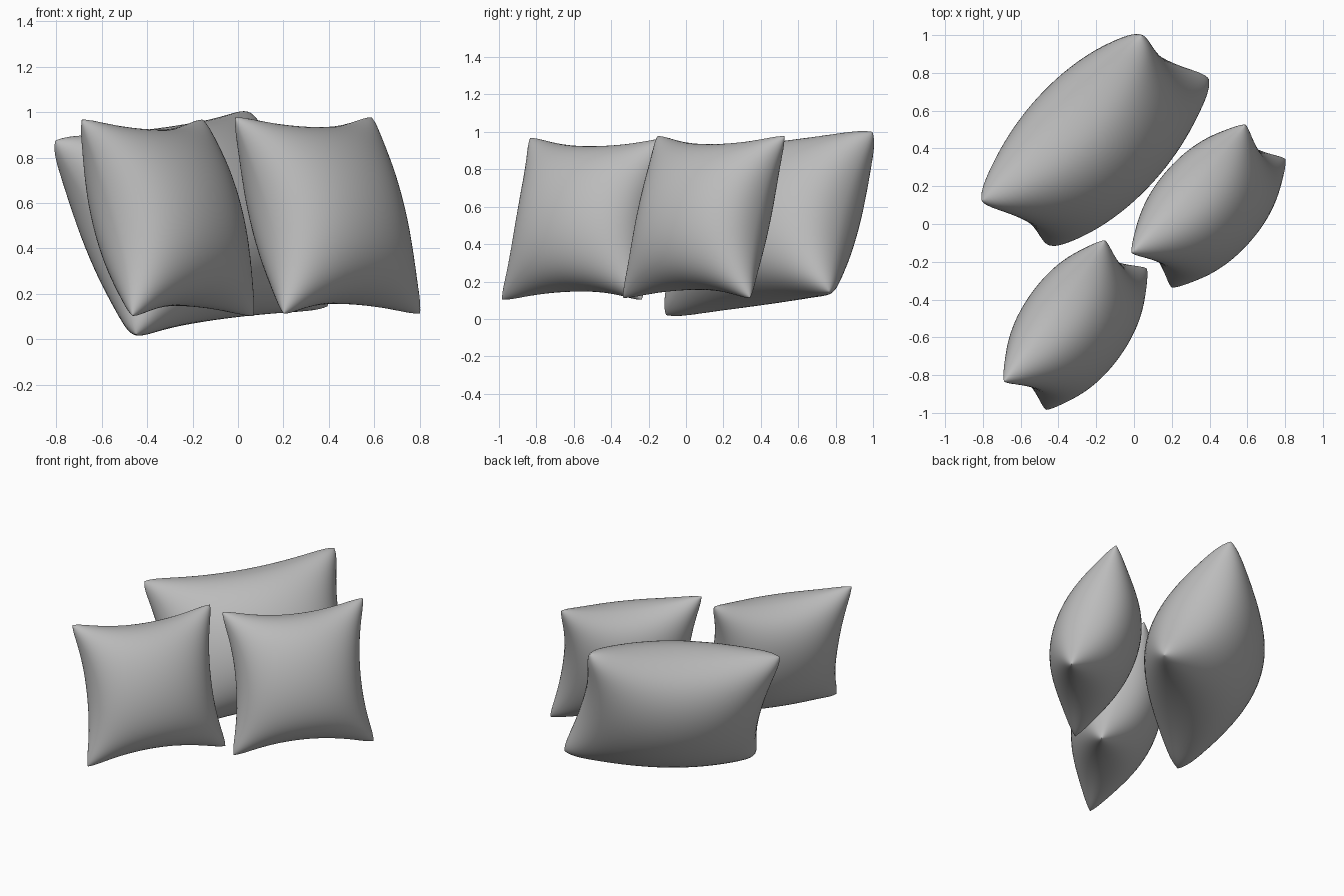
import bpy, bmesh, math
from mathutils import Vector

if "Cube" in bpy.data.objects:
    bpy.data.objects.remove(bpy.data.objects["Cube"])

# One fabric colour for every pillow
fabric = bpy.data.materials.new("grey_fabric")
fabric.use_nodes = True
grey = (0.5, 0.5, 0.5, 1)
fabric.diffuse_color = grey
fabric.node_tree.nodes["Principled BSDF"].inputs["Base Color"].default_value = grey


def pillow(name, centre, across, up, puff, pinch, corner, rim, n=40):
    """Stuffed square pillow: across and up are its full edge vectors."""
    centre, across, up = Vector(centre), Vector(across) / 2, Vector(up) / 2
    normal = across.cross(up).normalized()
    bm = bmesh.new()
    # Rows crowd towards the seam so that it rounds off smoothly
    steps = [math.sin(math.pi * (i / n - 0.5)) for i in range(n + 1)]

    def point(u, v, side):
        # Seam bows inward between the corners, and the tips are rounded
        a = u * (1 - pinch * u * u * (1 - v * v) - corner * v ** 12)
        b = v * (1 - pinch * v * v * (1 - u * u) - corner * u ** 12)
        bulge = max(0, (1 - u * u) * (1 - v * v)) ** 0.6
        edge = math.sqrt(max(0, (1 - u ** 16) * (1 - v ** 16)))
        return centre + a * across + b * up + normal * side * ((puff - rim) * bulge + rim * edge)

    for side in (1, -1):
        grid = [[bm.verts.new(point(u, v, side)) for u in steps] for v in steps]
        for j in range(n):
            for i in range(n):
                quad = [grid[j][i], grid[j][i + 1], grid[j + 1][i + 1], grid[j + 1][i]]
                bm.faces.new(quad if side > 0 else quad[::-1])
    # Sew front and back together along the seam
    bmesh.ops.remove_doubles(bm, verts=bm.verts, dist=0.0001)
    bmesh.ops.recalc_face_normals(bm, faces=bm.faces)
    for face in bm.faces:
        face.smooth = True
    mesh = bpy.data.meshes.new(name)
    bm.to_mesh(mesh)
    bm.free()
    mesh.materials.append(fabric)
    obj = bpy.data.objects.new(name, mesh)
    bpy.context.collection.objects.link(obj)
    return obj


# Two small pillows in front, one large rolled pillow behind
pillow("front_right_pillow", (-0.31, -0.535, 0.535), (0.55, 0.77, 0),
       (-0.23, 0.155, 0.89), 0.27, 0.15, 0.03, 0.02)
pillow("front_left_pillow", (0.395, 0.095, 0.545), (0.62, 0.70, 0),
       (-0.22, 0.19, 0.89), 0.27, 0.15, 0.03, 0.02)
pillow("large_back_pillow", (-0.205, 0.445, 0.51), (0.88, 0.91, 0.13),
       (-0.37, 0.24, 0.89), 0.35, 0.11, 0.04, 0.04)
